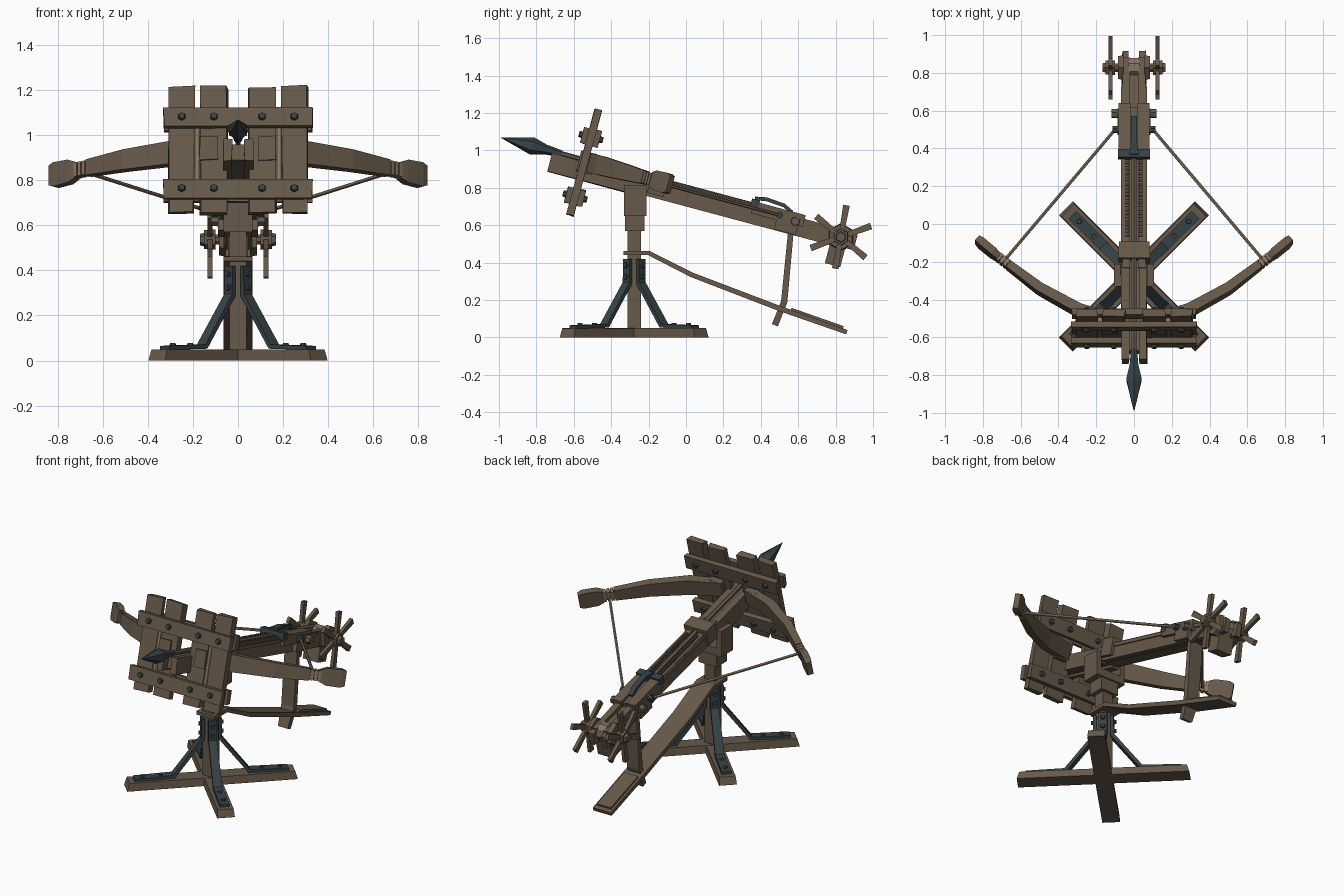
import bpy, math, random
from mathutils import Vector, Matrix

if "Cube" in bpy.data.objects:
    bpy.data.objects.remove(bpy.data.objects["Cube"])

random.seed(4)

def material(name, rgb):
    m = bpy.data.materials.new(name)
    m.diffuse_color = (*rgb, 1)
    m.use_nodes = True
    m.node_tree.nodes["Principled BSDF"].inputs["Base Color"].default_value = m.diffuse_color
    return m

WOOD = material("weathered wood", (0.135, 0.100, 0.068))
IRON = material("dark iron", (0.038, 0.055, 0.062))
ROPE = material("rope", (0.24, 0.18, 0.125))

I = Matrix.Identity(4)
# Tilted frame of the weapon: local y runs back along the stock, local z is its normal
T = Matrix.Translation((0, 0, 0.757)) @ Matrix.Rotation(math.radians(-15), 4, 'X')
PY = -0.277                      # pedestal position along y

def mesh(name, verts, faces, mat, M=I):
    me = bpy.data.meshes.new(name)
    me.from_pydata([M @ Vector(v) for v in verts], [], faces)
    me.materials.append(mat)
    ob = bpy.data.objects.new(name, me)
    bpy.context.collection.objects.link(ob)
    import bmesh
    bm = bmesh.new()
    bm.from_mesh(me)
    bmesh.ops.recalc_face_normals(bm, faces=bm.faces)
    bm.to_mesh(me)
    bm.free()
    return ob

def rings(name, loops, mat, M=I):
    """Skin a list of equal-length vertex loops and cap both ends."""
    n = len(loops[0])
    faces = [(i*n + j, i*n + (j+1) % n, (i+1)*n + (j+1) % n, (i+1)*n + j)
             for i in range(len(loops)-1) for j in range(n)]
    faces += [tuple(range(n)), tuple(range((len(loops)-1)*n, len(loops)*n))]
    return mesh(name, [v for l in loops for v in l], faces, mat, M)

def box(name, x, y, z, mat=WOOD, M=I, wear=0.0):
    """Box from (min, max) ranges, optionally with worn corners."""
    j = lambda: random.uniform(-wear, wear)
    loop = lambda zz: [(a + j(), b + j()*0.3, zz + j()) for a, b in
                       ((x[0], y[0]), (x[1], y[0]), (x[1], y[1]), (x[0], y[1]))]
    return rings(name, [loop(z[0]), loop(z[1])], mat, M)

def rod(name, pts, radii, n, mat=WOOD, M=I):
    """Straight n-sided rod through points with the given radii."""
    p = [Vector(q) for q in pts]
    q = (p[-1] - p[0]).to_track_quat('Z', 'Y')
    loops = [[c + q @ Vector((r*math.cos(a), r*math.sin(a), 0))
              for a in [(k + 0.5)*math.tau/n for k in range(n)]] for c, r in zip(p, radii)]
    return rings(name, loops, mat, M)

def strip(name, path, f, mat=WOOD, M=I):
    """Bent bar: path of (a, b, thickness, width); f maps (a, b, w) to xyz."""
    P = [Vector(p[:2]) for p in path]
    loops = []
    for i, (a, b, t, w) in enumerate(path):
        d = (P[min(i+1, len(P)-1)] - P[max(i-1, 0)]).normalized()
        n = Vector((-d.y, d.x)) * t/2
        loops.append([f(a + s*n.x, b + s*n.y, o*w/2) for s, o in ((1, 1), (1, -1), (-1, -1), (-1, 1))])
    return rings(name, loops, mat, M)

# ---- Pedestal: crossed planks, post, iron straps
for k in range(2):
    R = Matrix.Translation((0, PY, 0)) @ Matrix.Rotation(math.radians(45 + 90*k), 4, 'Z')
    h = 0.05 - 0.002*k
    rings("base_plank", [[(-.51, -.053, 0), (.51, -.053, 0), (.51, .053, 0), (-.51, .053, 0)],
                         [(-.495, -.048, h), (.495, -.048, h), (.495, .048, h), (-.495, .048, h)]], WOOD, R)
box("post", (-.037, .037), (PY-.036, PY+.036), (.04, .68))
for k in range(4):
    R = Matrix.Translation((0, PY, 0)) @ Matrix.Rotation(math.radians(45 + 90*k), 4, 'Z')
    strip("iron_strap", [(.05, .42, .02, .05), (.052, .29, .022, .05), (.225, .062, .022, .055),
                         (.46, .056, .018, .058)], lambda a, b, w: (a, w, b), IRON, R)
    for r in (.30, .41):
        rod("strap_bolt", [(r, 0, .06), (r, 0, .077)], (.016, .013), 6, IRON, R)
    for z in (.325, .385):
        rod("post_bolt", [(.055, 0, z), (.074, 0, z)], (.016, .013), 6, IRON, R)

# ---- Swivel fork carrying the stock
box("swivel_collar", (-.065, .065), (PY-.05, PY+.055), (.57, .66))
box("swivel_base", (-.10, .10), (PY-.055, PY+.065), (.65, .70))
for s in (-1, 1):
    box("swivel_cheek", sorted((s*.07, s*.105)), (PY-.055, PY+.065), (.65, .815))

# ---- Aiming board with foot plate and strut
yz = lambda a, b, w: (w, a, b)
strip("aiming_board", [(-.335, .452, .022, .13), (-.20, .452, .024, .13), (.03, .335, .026, .13),
                       (.5, .155, .028, .13), (.86, .028, .024, .13)], yz)
strip("foot_plate", [(.56, .147, .024, .10), (.84, .05, .022, .10)], yz)
strip("board_strut", [(.56, .56, .03, .09), (.525, .19, .034, .09), (.475, .065, .034, .07)], yz)

# ---- Stock: two side rails, core, front cheeks, rack teeth, collar
side = lambda a, b, w: (w, a, b)
box("stock_core", (-.03, .03), (-.70, .86), (-.05, .022), WOOD, T)
for s in (-1, 1):
    X = lambda a, b: sorted((s*a, s*b))
    box("stock_rail", X(.022, .06), (-.25, .90), (-.055, .045), WOOD, T)
    box("front_cheek", X(.026, .068), (-.75, -.22), (-.064, .034), WOOD, T, .004)
    box("rail_ledge", X(.055, .068), (-.12, .74), (.018, .04), WOOD, T)
    box("rail_tip", X(.03, .062), (.78, .94), (-.05, .036), WOOD, T, .004)
    for k in range(22):
        u = -.08 + k*.02
        box("rack_tooth", X(.026, .044), (u, u + .011), (.043, .056), WOOD, T)
box("stock_collar", (-.082, .082), (-.205, -.115), (-.035, .073), WOOD, T, .003)

# ---- Slider with iron catch
for s in (-1, 1):
    X = lambda a, b: sorted((s*a, s*b))
    box("slider_side", X(.018, .082), (.36, .645), (-.0, .066), WOOD, T)
    box("slider_foot", X(.06, .088), (.50, .62), (-.05, .05), WOOD, T)
    rod("slider_peg", [(s*.08, .60, .02), (s*.12, .60, .02)], (.026, .024), 6, WOOD, T)
    rod("string_peg", [(s*.07, .51, .03), (s*.115, .51, .03)], (.02, .02), 6, IRON, T)
box("slider_bed", (-.03, .03), (.40, .63), (.0, .045), WOOD, T)
box("iron_catch", (-.084, .084), (.345, .39), (.03, .078), IRON, T)
strip("trigger_lever", [(.36, .082, .02, .05), (.42, .094, .02, .034), (.52, .086, .02, .034),
                        (.57, .062, .018, .03)], side, IRON, T)

# ---- Rear winch with six-spoked hand wheels
WY, WZ = .828, .537
rod("winch_axle", [(-.165, WY, WZ), (.165, WY, WZ)], (.024, .024), 8)
rod("winch_drum", [(-.03, WY, WZ), (.03, WY, WZ)], (.055, .055), 8, ROPE)
box("winch_block", (-.055, .055), (.81, .895), (-.155, .0), WOOD, T)
for s in (-1, 1):
    rod("winch_bearing", [(s*.055, WY, WZ), (s*.085, WY, WZ)], (.075, .07), 6)
    rod("wheel_hub", [(s*.10, WY, WZ), (s*.15, WY, WZ)], (.045, .042), 6)
    rod("hub_cap", [(s*.15, WY, WZ), (s*.168, WY, WZ)], (.03, .026), 6)
    for k in range(6):
        R = Matrix.Translation((s*.125, WY, WZ)) @ Matrix.Rotation(math.radians(20 + 60*k), 4, 'X')
        rings("wheel_spoke", [[(a, y, b) for a, b in ((-.011, -h), (.011, -h), (.011, h), (-.011, h))]
                              for y, h in ((.02, .013), (.172, .018))], WOOD, R)

# ---- Front frame: four uprights clamped by paired crossboards
FU = -.572
for s in (-1, 1):
    box("outer_upright", sorted((s*.195, s*.308)), (FU-.02, FU+.02), (-.26, .322), WOOD, T, .006)
    box("inner_upright", sorted((s*.048, s*.168)), (FU-.02, FU+.02), (-.26, .318), WOOD, T, .006)
for v in (-.157, .172):
    for lo, hi, f in ((FU-.05, FU-.018, -1), (FU+.018, FU+.05, 1)):
        box("crossboard", (-.33, .33), (lo, hi), (v-.044, v+.044), WOOD, T, .004)
        for x in (-.25, -.107, .107, .25):
            u = FU + f*.048
            rod("frame_bolt", [(x, u, v), (x, u + f*.019, v)], (.019, .015), 6, IRON, T)

# ---- Bow arms, lashings, tips and string
for s in (-1, 1):
    arm = lambda a, b, w: (s*a, b, w + .038)
    strip("bow_arm", [(.085, -.545, .05, .10), (.29, -.485, .055, .105), (.50, -.365, .05, .092),
                      (.665, -.235, .042, .072)], arm, WOOD, T)
    strip("arm_neck", [(.65, -.245, .03, .05), (.74, -.172, .03, .05)], arm, WOOD, T)
    strip("arm_tip", [(.715, -.195, .034, .075), (.745, -.17, .042, .105), (.81, -.115, .042, .11),
                      (.83, -.097, .034, .09)], arm, WOOD, T)
    for k in range(3):
        a, b = .668 + .018*k, -.232 + .0145*k
        strip("lashing", [(a, b, .044, .064), (a + .013, b + .0105, .044, .064)], arm, ROPE, T)
    rod("bow_string", [(s*.688, -.21, .03), (s*.10, .51, .03)], (.009, .009), 6, ROPE, T)
    # twisted rope skein gripping the arm root
    rod("rope_skein", [(s*.182, FU+.0, -.13), (s*.182, FU+.0, .15)], (.022, .022), 8, ROPE, T)
    box("arm_socket", sorted((s*.09, s*.17)), (FU-.03, FU+.055), (-.02, .09), WOOD, T, .005)

# ---- Loaded bolt
H = .045
rod("bolt_shaft", [(0, -.76, H), (0, .35, H)], (.014, .014), 6, WOOD, T)
rod("bolt_socket", [(0, -.70, H), (0, -.80, H)], (.018, .028), 6, IRON, T)
rod("bolt_head", [(0, -.79, H), (0, -.865, H), (0, -1.035, H)], (.027, .047, .002), 6, IRON, T)
